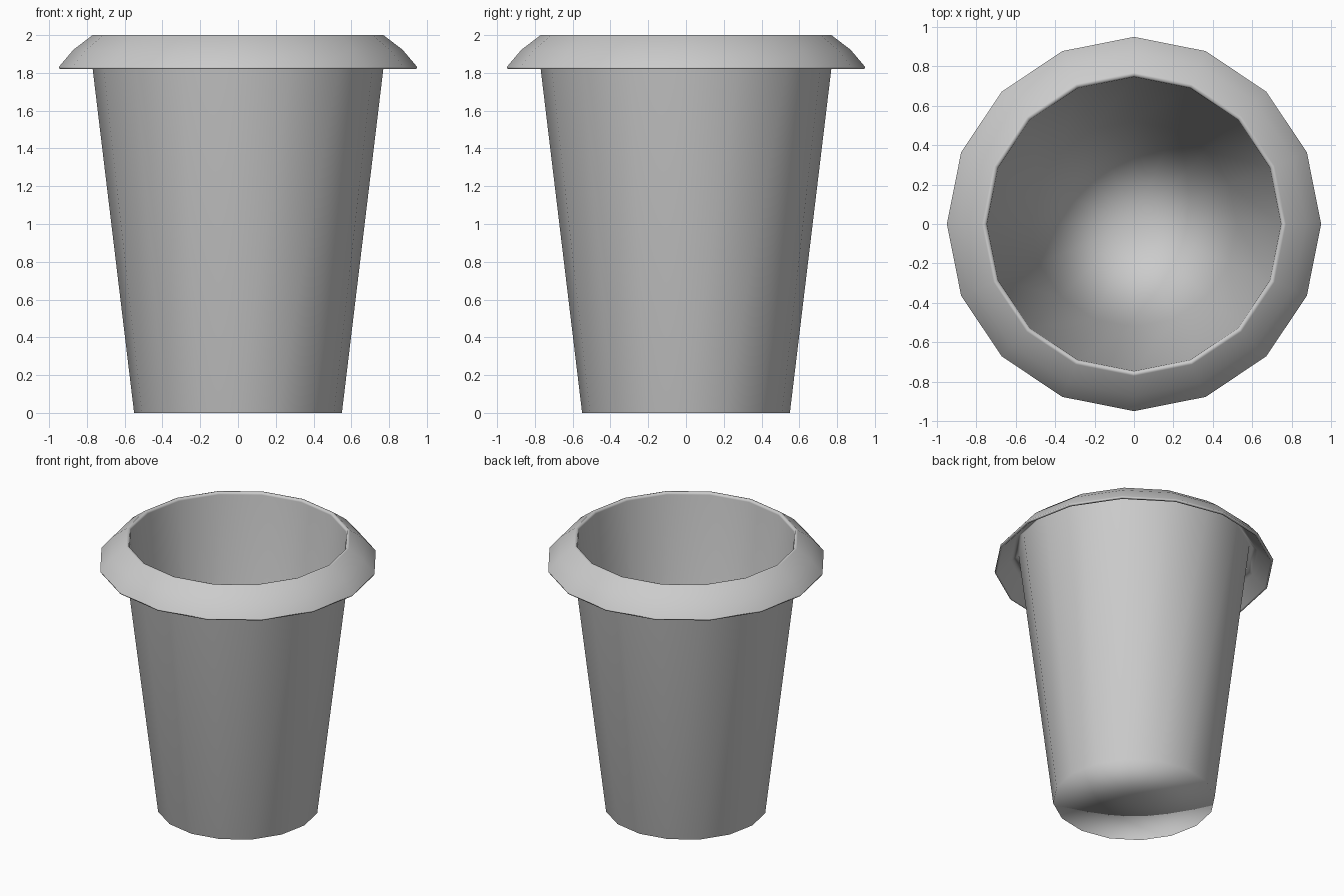
import bpy, bmesh
from math import cos, sin, tau
from mathutils import Vector

if "Cube" in bpy.data.objects:
    bpy.data.objects.remove(bpy.data.objects["Cube"])

SIDES = 16

# Closed section of the cup, from the base centre round to the inner floor centre
PROFILE = [
    (0.0, 0.0), (0.55, 0.0), (0.785, 1.95),         # base, outer wall up under the lip
    (0.84, 1.91), (0.93, 1.82),                     # hollow underside of the lip
    (0.945, 1.82), (0.948, 1.832),                  # lip edge
    (0.872, 1.922), (0.77, 2.0),                    # sloping lip top
    (0.752, 2.0), (0.745, 1.985),                   # mouth
    (0.522, 0.03), (0.0, 0.03),                     # inner wall and floor
]


def lathe(name, profile, sides):
    bm = bmesh.new()
    rings = []
    for r, z in profile:
        count = sides if r > 0 else 1
        rings.append([bm.verts.new((r * cos(tau * i / sides), r * sin(tau * i / sides), z))
                      for i in range(count)])
    for low, high in zip(rings, rings[1:]):
        for i in range(sides):
            j = (i + 1) % sides
            corners = [low[i % len(low)], low[j % len(low)],
                       high[j % len(high)], high[i % len(high)]]
            bm.faces.new(list(dict.fromkeys(corners)))
    bmesh.ops.recalc_face_normals(bm, faces=bm.faces)
    for face in bm.faces:
        face.smooth = True
    mesh = bpy.data.meshes.new(name)
    bm.to_mesh(mesh)
    bm.free()
    obj = bpy.data.objects.new(name, mesh)
    bpy.context.collection.objects.link(obj)
    return obj


def weight_normals_by_area(mesh):
    normals = [Vector() for _ in mesh.vertices]
    for poly in mesh.polygons:
        for v in poly.vertices:
            normals[v] += poly.normal * poly.area
    mesh.normals_split_custom_set_from_vertices([n.normalized() for n in normals])


# Tapered cup with turned-down lip, smooth all over with the big faces leading
cup = lathe("cup", PROFILE, SIDES)
weight_normals_by_area(cup.data)

grey = bpy.data.materials.new("grey")
grey.diffuse_color = (0.55, 0.55, 0.55, 1)
grey.use_nodes = True
grey.node_tree.nodes["Principled BSDF"].inputs["Base Color"].default_value = grey.diffuse_color
cup.data.materials.append(grey)
